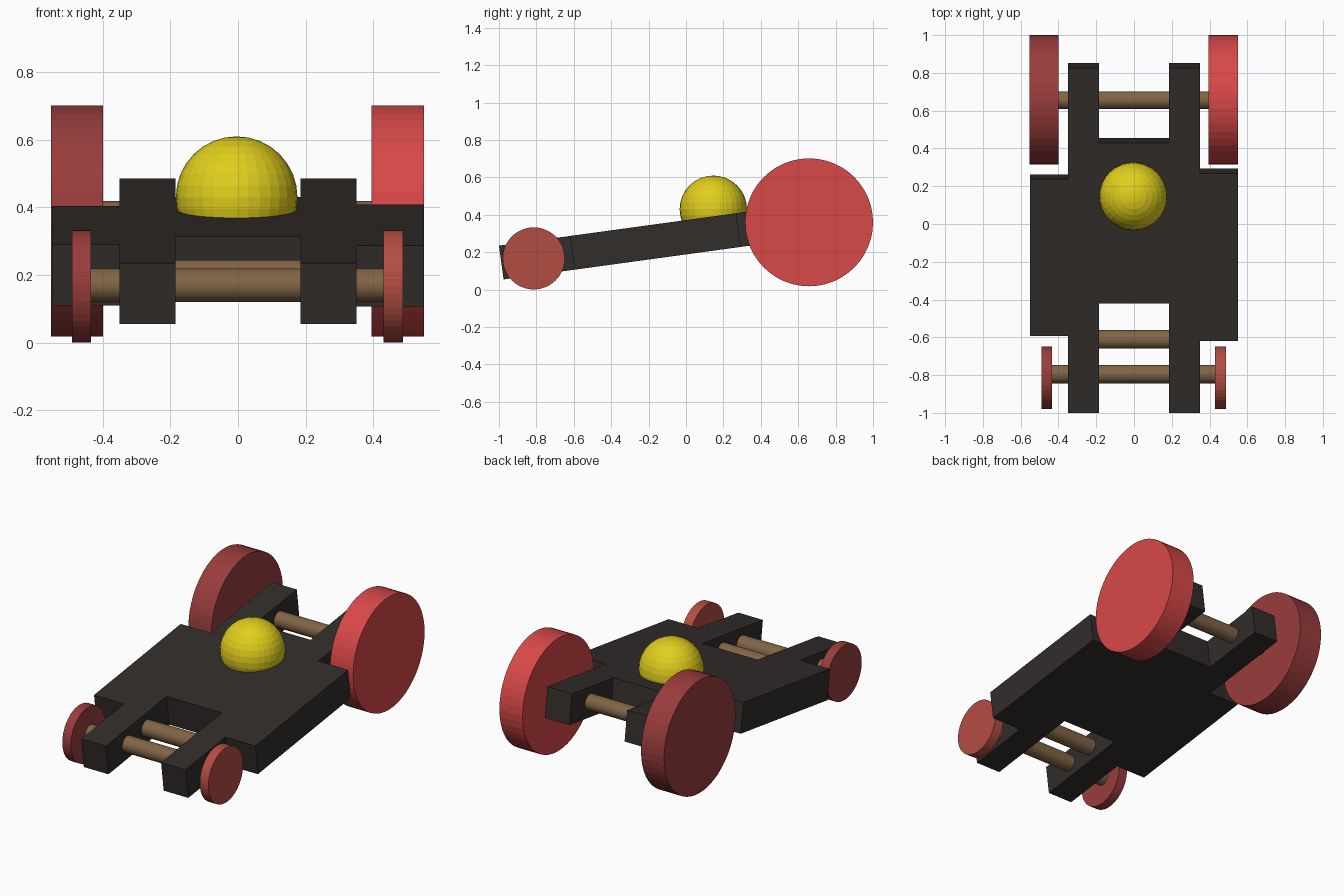
import bpy, bmesh
from math import pi, sin, cos, radians

if "Cube" in bpy.data.objects:
    bpy.data.objects.remove(bpy.data.objects["Cube"])

TILT = radians(7.8)


def material(name, rgb):
    m = bpy.data.materials.new(name)
    m.diffuse_color = (*rgb, 1)
    m.use_nodes = True
    m.node_tree.nodes["Principled BSDF"].inputs["Base Color"].default_value = m.diffuse_color
    return m


DARK = material("dark_frame", (0.032, 0.026, 0.024))
WOOD = material("brown_bar", (0.22, 0.13, 0.06))
YELLOW = material("yellow", (0.75, 0.62, 0.012))
RED = material("bright_red", (0.69, 0.065, 0.065))
DULL = material("dull_red", (0.32, 0.045, 0.045))
BRICK = material("brick_red", (0.45, 0.075, 0.055))


def cylinder(name, x0, x1, y, z, r, mat):
    """Cylinder lying along x from x0 to x1."""
    bpy.ops.mesh.primitive_cylinder_add(
        vertices=48, radius=r, depth=x1 - x0,
        location=((x0 + x1) / 2, y, z), rotation=(0, pi / 2, 0))
    ob = bpy.context.object
    ob.name = name
    ob.data.materials.append(mat)
    return ob


# Tilted chassis: one notched outline (x, y of the top edge), extruded down
front, back, thick = -1.0, 0.827, 0.182
rail_in, rail_out, side = 0.185, 0.35, 0.55
mid_f, mid_b = -0.42, 0.43
outline = [
    (rail_in, front), (rail_out, front), (rail_out, -0.62), (side, -0.62),
    (side, 0.268), (rail_out, 0.268), (rail_out, back), (rail_in, back),
    (rail_in, mid_b), (-rail_in, mid_b), (-rail_in, back), (-rail_out, back),
    (-rail_out, 0.237), (-side, 0.237), (-side, -0.592), (-rail_out, -0.592),
    (-rail_out, front), (-rail_in, front), (-rail_in, mid_f), (rail_in, mid_f),
]
bm = bmesh.new()
face = bm.faces.new([bm.verts.new((x, (y - front) / cos(TILT), 0))
                     for x, y in outline])
ext = bmesh.ops.extrude_face_region(bm, geom=[face])
bmesh.ops.translate(bm, vec=(0, 0, -thick),
                    verts=[g for g in ext["geom"] if isinstance(g, bmesh.types.BMVert)])
bmesh.ops.recalc_face_normals(bm, faces=bm.faces)
mesh = bpy.data.meshes.new("chassis")
bm.to_mesh(mesh)
bm.free()
chassis = bpy.data.objects.new("chassis", mesh)
bpy.context.collection.objects.link(chassis)
chassis.location = (0, front, 0.235)
chassis.rotation_euler = (TILT, 0, 0)
mesh.materials.append(DARK)

# Axles and cross bar
cylinder("front_axle", -0.45, 0.45, -0.795, 0.17, 0.049, WOOD)
cylinder("front_cross_bar", -0.34, 0.34, -0.611, 0.196, 0.049, WOOD)
cylinder("rear_axle", -0.45, 0.45, 0.655, 0.372, 0.047, WOOD)

# Wheels
cylinder("front_wheel_right", 0.43, 0.488, -0.814, 0.167, 0.166, BRICK)
cylinder("front_wheel_left", -0.491, -0.434, -0.814, 0.167, 0.166, DULL)
cylinder("rear_wheel_right", 0.395, 0.55, 0.658, 0.36, 0.342, RED)
cylinder("rear_wheel_left", -0.553, -0.399, 0.658, 0.36, 0.342, DULL)

# Dome sunk into the deck
bpy.ops.mesh.primitive_uv_sphere_add(segments=32, ring_count=16, radius=0.18,
                                     location=(-0.004, 0.146, 0.43))
dome = bpy.context.object
dome.name = "dome"
dome.data.materials.append(YELLOW)
